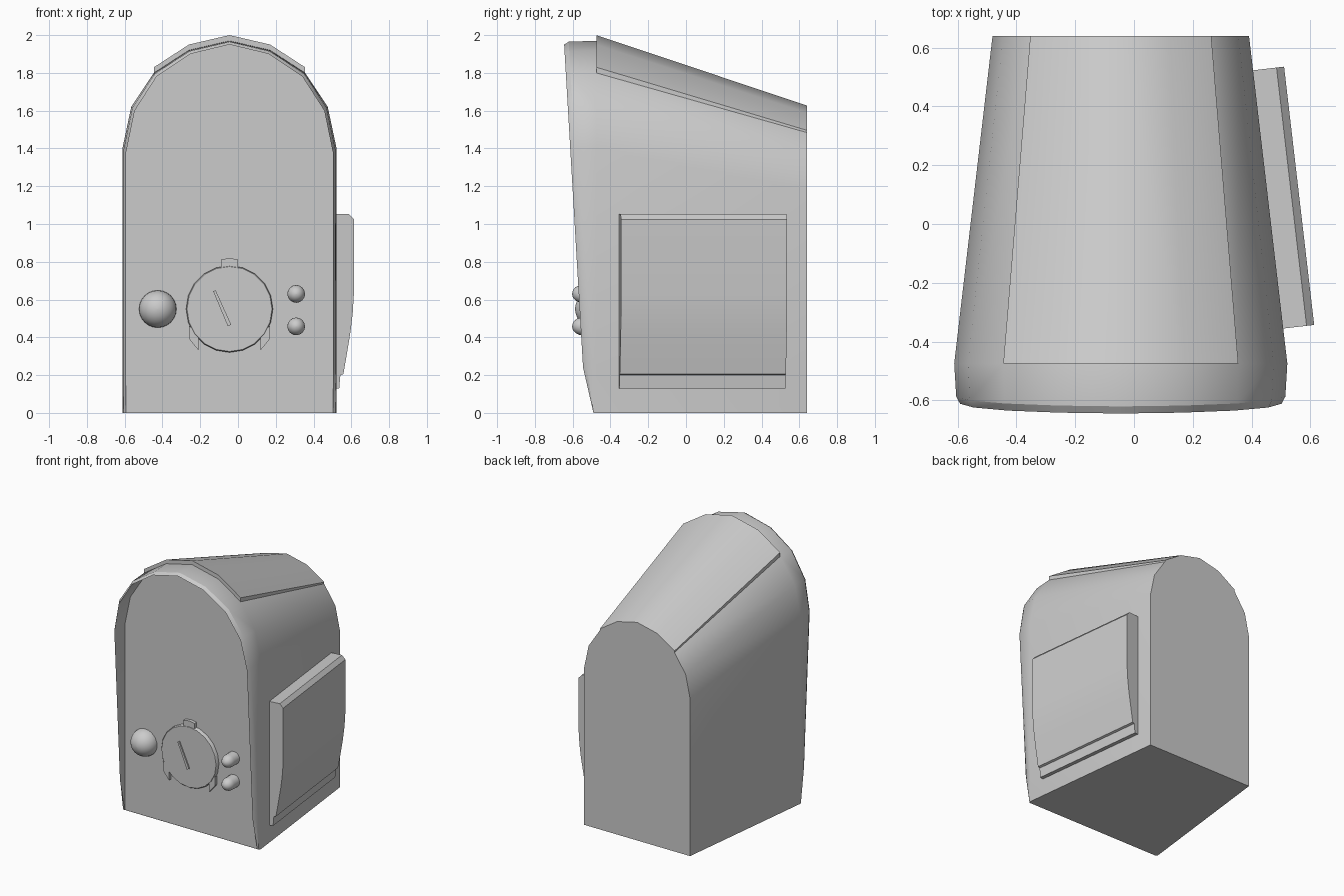
import bpy, bmesh, math
from mathutils import Matrix, Vector

if "Cube" in bpy.data.objects:
    bpy.data.objects.remove(bpy.data.objects["Cube"])

CX = -0.045        # centre line of the housing
FACE_Y = -0.488    # upright front face, recessed behind the leaning rim


def make(name, verts, faces, angle=30):
    bm = bmesh.new()
    vs = [bm.verts.new(v) for v in verts]
    for f in faces:
        bm.faces.new([vs[i] for i in f])
    bmesh.ops.recalc_face_normals(bm, faces=bm.faces)
    me = bpy.data.meshes.new(name)
    bm.to_mesh(me)
    bm.free()
    ob = bpy.data.objects.new(name, me)
    bpy.context.collection.objects.link(ob)
    bpy.ops.object.select_all(action='DESELECT')
    ob.select_set(True)
    bpy.context.view_layer.objects.active = ob
    bpy.ops.object.shade_smooth_by_angle(angle=math.radians(angle))
    return ob


def bridge(n, a, b):
    return [(a + i, a + (i + 1) % n, b + (i + 1) % n, b + i) for i in range(n)]


def prism(name, section, to_a, to_b, angle=30):
    n = len(section)
    verts = [to_a(p) for p in section] + [to_b(p) for p in section]
    return make(name, verts, bridge(n, 0, n) + [range(n), range(n, 2 * n)], angle)


# half arch outline: (half width, height)
ARCH = [(0.52, 1.62), (0.40, 1.80), (0.215, 1.92), (0, 1.97)]
HALF = [(0.567, 0), (0.567, 0.24), (0.567, 1.40)] + ARCH


def mirrored(half):
    return half + [(-x, z) for x, z in reversed(half[:-1])]


def back_pt(x, z):
    return x * 0.77, (1.615 - 0.77 * (1.97 - z)) if z > 1 else z


def rim_y(z):
    return -0.49 - 0.055 * z / 0.24 if z < 0.24 else -0.531 - 0.0585 * z


# housing: back arch, side wall, rounded leaning rim, then in to the recessed face
outline = mirrored(HALF)
n = len(outline)
verts = []
for x, z in outline:
    bx, bz = back_pt(x, z)
    verts.append((CX + bx, 0.64, bz))
for s, drop, depth in ((1, 0, -0.475), (0.988, 0.005, 'edge'),
                       (0.965, 0.02, 'lip'), (0.965, 0.02, FACE_Y)):
    for x, z in outline:
        zz = z - drop if z > 1 else z
        y = depth
        if depth == 'edge':
            y = rim_y(zz) + 0.025 * min(1, z / 0.3)
        elif depth == 'lip':
            y = rim_y(zz)
        verts.append((CX + x * s, y, zz))
faces = [range(n), range(4 * n, 5 * n)]
for k in range(4):
    faces += bridge(n, k * n, (k + 1) * n)
make("housing", verts, faces)

# raised roof panel, tapering in thickness towards the back
top = mirrored(ARCH[1:])
strip = [(x, z, 1) for x, z in top] + [(x, z, 0) for x, z in reversed(top)]


def roof_front(p):
    return (CX + p[0], -0.475, p[1] + (0.03 if p[2] else -0.015))


def roof_back(p):
    x, z = back_pt(p[0], p[1])
    return (CX + x, 0.64, z + (0.012 if p[2] else -0.015))


prism("roof_panel", strip, roof_front, roof_back)

# side door, extruded along the tapering side wall
door = [(-0.02, 0.13), (0.028, 0.13), (0.034, 0.20), (0.05, 0.205), (0.07, 0.32),
        (0.088, 0.43), (0.10, 0.53), (0.106, 0.63), (0.106, 1.025), (0.08, 1.053),
        (-0.02, 1.053)]
along = Vector((-0.13, 1.115, 0)).normalized()
out = Vector((along.y, -along.x, 0))
start = Vector((0.522, -0.475, 0)) + along * 0.12


def door_end(dist):
    return lambda p: start + along * dist + out * p[0] + Vector((0, 0, p[1]))


prism("side_door", door, door_end(0), door_end(0.885))


# parts on the front face: local x right, y up, z outward
def on_face(x, z):
    return Matrix.Translation((x, FACE_Y, z)) @ Matrix.Rotation(math.pi / 2, 4, 'X')


def lathe(name, x, z, profile, sides):
    m = on_face(x, z)
    verts, faces = [], []
    for r, h in profile:
        for i in range(sides):
            a = math.tau * i / sides
            verts.append(m @ Vector((r * math.cos(a), r * math.sin(a), h)))
    for k in range(len(profile) - 1):
        faces += bridge(sides, k * sides, (k + 1) * sides)
    last = (len(profile) - 1) * sides
    faces += [range(sides), range(last, last + sides)]
    return make(name, verts, faces, 40)


def slab(name, m, pts, h0, h1):
    return prism(name, pts, lambda p: m @ Vector((p[0], p[1], h0)),
                 lambda p: m @ Vector((p[0], p[1], h1)))


def dome(r, h, base, steps=6):
    arc = [math.pi / 2 * i / steps for i in range(steps)] + [1.55]
    return [(r, -0.02)] + [(r * math.cos(a), base + h * math.sin(a)) for a in arc]


# dial with a top tab, two mirrored lower tabs and a pointer
DZ = 0.55
lathe("dial", CX, DZ, [(0.23, -0.02), (0.23, 0.022), (0.225, 0.028)], 20)
dial = on_face(CX, DZ)
slab("dial_tab_top", dial, [(-0.045, 0.2), (0.045, 0.2), (0.045, 0.262),
                            (0, 0.27), (-0.045, 0.262)], -0.01, 0.026)
for side, name in ((1, "right"), (-1, "left")):
    pts = [(0.165, -0.12), (0.215, -0.09), (0.215, -0.155), (0.2, -0.175), (0.165, -0.218)]
    slab(f"dial_tab_{name}", dial, [(side * x, y) for x, y in pts], -0.01, 0.026)
m = on_face(-0.085, 0.555) @ Matrix.Rotation(math.radians(23.5), 4, 'Z')
slab("dial_pointer", m, [(-0.01, -0.1), (0.01, -0.1), (0.007, 0.1), (-0.007, 0.1)],
     0, 0.038)

# large half-ball knob and two small round-nosed buttons
lathe("knob", -0.425, 0.55, dome(0.099, 0.099, 0.0, 8), 24)
for i, z in enumerate((0.63, 0.458)):
    lathe(f"button_{i + 1}", 0.308, z, dome(0.047, 0.055, 0.06), 16)
